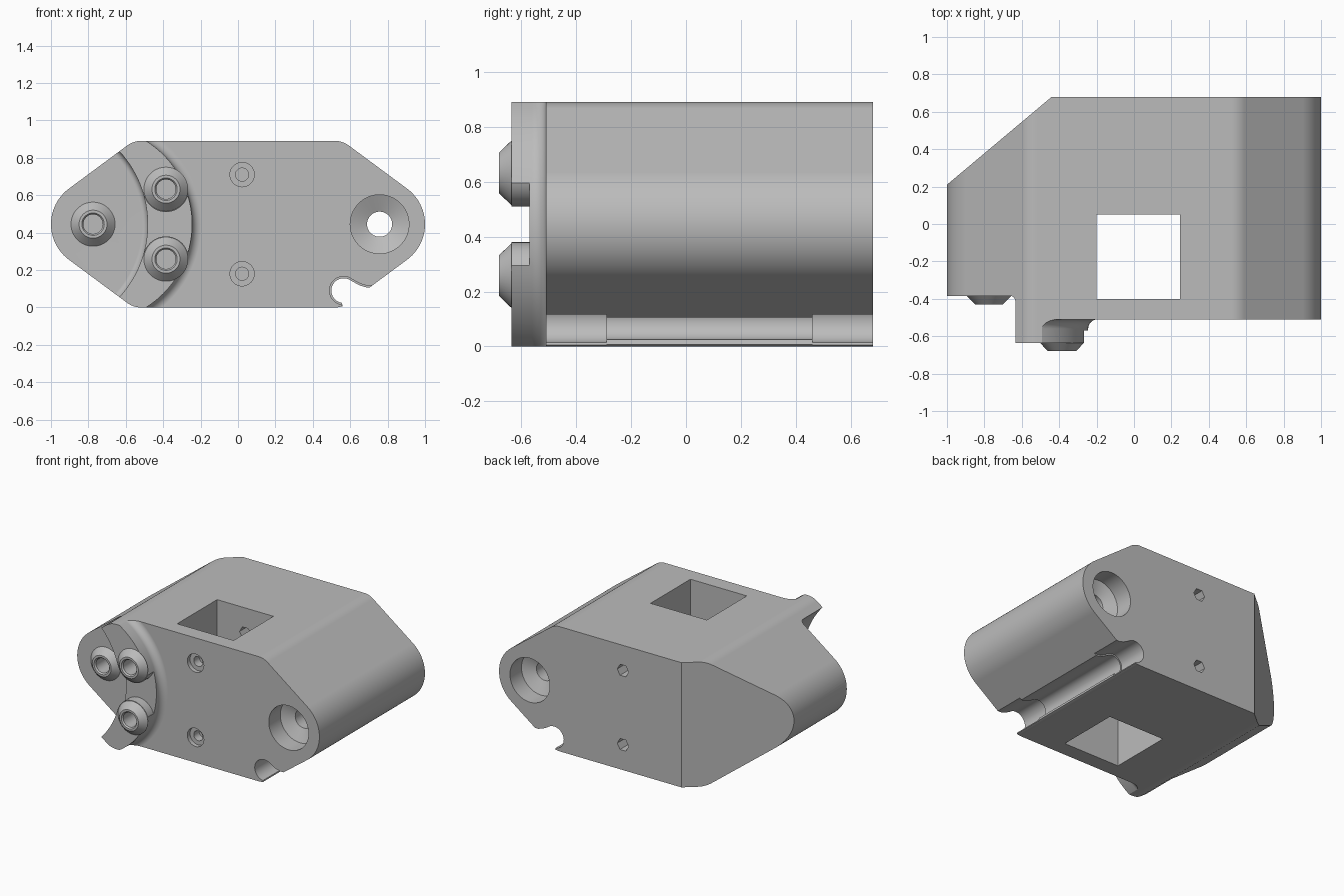
import bpy
import bmesh
from math import cos, sin, pi, radians
from mathutils import Vector

cube = bpy.data.objects.get("Cube")
if cube:
    bpy.data.objects.remove(cube, do_unlink=True)

grey = bpy.data.materials.new("plain grey")
grey.use_nodes = True
grey.diffuse_color = (0.5, 0.5, 0.5, 1)
grey.node_tree.nodes["Principled BSDF"].inputs["Base Color"].default_value = (0.5, 0.5, 0.5, 1)


def finish(name, bm):
    bmesh.ops.recalc_face_normals(bm, faces=bm.faces)
    mesh = bpy.data.meshes.new(name)
    bm.to_mesh(mesh)
    bm.free()
    mesh.materials.append(grey)
    obj = bpy.data.objects.new(name, mesh)
    bpy.context.collection.objects.link(obj)
    return obj


def arc(cx, cy, r, start, end, steps=16):
    angles = [radians(start + (end - start) * i / steps) for i in range(steps + 1)]
    return [(cx + r * cos(a), cy + r * sin(a)) for a in angles]


def prism(name, points, lo, hi, axis="y"):
    """Extrude an outline (x,z along y, or x,y along z)."""
    bm = bmesh.new()
    place = lambda u, w, t: (u, t, w) if axis == "y" else (u, w, t)
    low = [bm.verts.new(place(u, w, lo)) for u, w in points]
    high = [bm.verts.new(place(u, w, hi)) for u, w in points]
    bm.faces.new(low)
    bm.faces.new(high)
    n = len(points)
    for i in range(n):
        j = (i + 1) % n
        bm.faces.new((low[i], low[j], high[j], high[i]))
    return finish(name, bm)


def box(name, x, y, z):
    return prism(name, [(x[0], z[0]), (x[1], z[0]), (x[1], z[1]), (x[0], z[1])], *y)


def lathe(name, x, z, profile, steps=72):
    """Revolve (radius, y) points about a front-to-back axis."""
    bm = bmesh.new()
    verts = [bm.verts.new((x + r, y, z)) for r, y in profile]
    edges = [bm.edges.new(pair) for pair in zip(verts, verts[1:])]
    bmesh.ops.spin(bm, geom=verts + edges, cent=Vector((x, 0, z)), axis=Vector((0, 1, 0)),
                   angle=2 * pi, steps=steps)
    bmesh.ops.remove_doubles(bm, verts=bm.verts, dist=1e-5)
    return finish(name, bm)


def rod(name, x, z, r, lo, hi, steps=48):
    return lathe(name, x, z, [(0, lo), (r, lo), (r, hi), (0, hi)], steps)


def cut(target, cutter):
    mod = target.modifiers.new("cut", "BOOLEAN")
    mod.operation = "DIFFERENCE"
    mod.solver = "EXACT"
    mod.object = cutter
    bpy.context.view_layer.objects.active = target
    bpy.ops.object.modifier_apply(modifier=mod.name)
    bpy.data.objects.remove(cutter, do_unlink=True)


MID = 0.445
LEFT_FACE, FACE, PLATE, BACK = -0.385, -0.51, -0.635, 0.68
PINS = [(-0.775, MID, LEFT_FACE), (-0.385, 0.632, PLATE), (-0.385, 0.258, PLATE)]

# Body: six-sided outline with rounded corners
A = 53.5
outline = arc(0.764, MID, 0.236, -A, A, 24)
outline += arc(0.52, 0.77, 0.12, A, 90, 8)
outline += arc(-0.52, 0.77, 0.12, 90, 180 - A, 8)
outline += arc(-0.764, MID, 0.236, 180 - A, 180 + A, 24)
outline += arc(-0.52, 0.12, 0.12, 180 + A, 270, 8)
outline += arc(0.52, 0.12, 0.12, 270, 360 - A, 8)
body = prism("body", outline, PLATE, BACK)

# Front step: leaves a raised disc edge with a fillet at its foot
step = box("step_cutter", (-0.7, 1.3), (-0.9, FACE), (-0.3, 1.3))
fillet = arc(0.575, -0.56, 0.05, 180, 90, 8)
cut(step, lathe("disc", -0.77, MID, [(0, -1), (0.525, -1)] + fillet + [(0.575, -0.3), (0, -0.3)], 128))
cut(body, step)

# Left recess: turns the disc into a crescent
rounding = arc(0.547, LEFT_FACE - 0.03, 0.03, 0, 90, 8)
cut(body, lathe("recess_cutter", -1.06, MID, [(0, -0.9), (0.577, -0.9)] + rounding + [(0, LEFT_FACE)], 128))

# Pocket between the two crescent pins
pocket = box("pocket_cutter", (-0.6, -0.1), (-0.9, -0.57), (0.295, 0.595))
for x, z, y in PINS[1:]:
    cut(pocket, rod("collar", x, z, 0.122, -1, -0.5))
cut(body, pocket)

# Slanted back corner and square vertical window
cut(body, prism("corner_cutter", [(-1.112, 0.116), (-0.328, 0.774), (-1.112, 0.774)], -0.2, 1.2, "z"))
cut(body, box("window_cutter", (-0.2, 0.245), (-0.4, 0.05), (-0.2, 1.2)))

# Main pivot hole, counterbored at both ends
cut(body, lathe("pivot_cutter", 0.757, MID, [
    (0, -0.9), (0.157, -0.9), (0.157, FACE + 0.13), (0.067, FACE + 0.17),
    (0.067, BACK - 0.17), (0.157, BACK - 0.13), (0.157, 0.9), (0, 0.9)]))

# Screw holes at the front, hexagonal nut slots at the back
for z in (0.18, 0.71):
    cut(body, lathe("screw_cutter", 0.022, z, [
        (0, -0.7), (0.065, -0.7), (0.065, FACE + 0.03), (0.035, FACE + 0.03), (0.035, -0.42), (0, -0.42)], 40))
    cut(body, rod("nut_cutter", 0.022, z, 0.045, 0.0, 0.9, 6))

# Lower channel, wider at both ends
def channel(r, lo, hi):
    hook = arc(0.565, 0.09, r, 262, 50, 28)
    flare = [(0.655, r + 0.05), (0.69, r + 0.04), (0.8, r + 0.04), (0.8, -0.1), (0.58, -0.1)]
    cut(body, prism("channel_cutter", hook + flare, lo, hi))


channel(0.066, -0.8, 0.9)
channel(0.076, -0.8, -0.29)
channel(0.076, 0.46, 0.9)

# Hollow conical pins
parts = [body]
for name, (x, z, y) in zip(("left_pin", "upper_pin", "lower_pin"), PINS):
    cut(body, rod("pin_hole_cutter", x, z, 0.06, -0.9, y + 0.13))
    parts.append(lathe(name, x, z, [
        (0.118, y + 0.002), (0.118, y), (0.075, y - 0.045), (0.06, y - 0.045),
        (0.052, y - 0.035), (0.052, y + 0.12), (0, y + 0.12)], 48))

# Smooth curved walls, keep edges crisp
for obj in parts:
    bpy.ops.object.select_all(action="DESELECT")
    obj.select_set(True)
    bpy.context.view_layer.objects.active = obj
    bpy.ops.object.shade_smooth_by_angle(angle=radians(25))
    normals = obj.modifiers.new("even shading", "WEIGHTED_NORMAL")
    normals.keep_sharp = True
